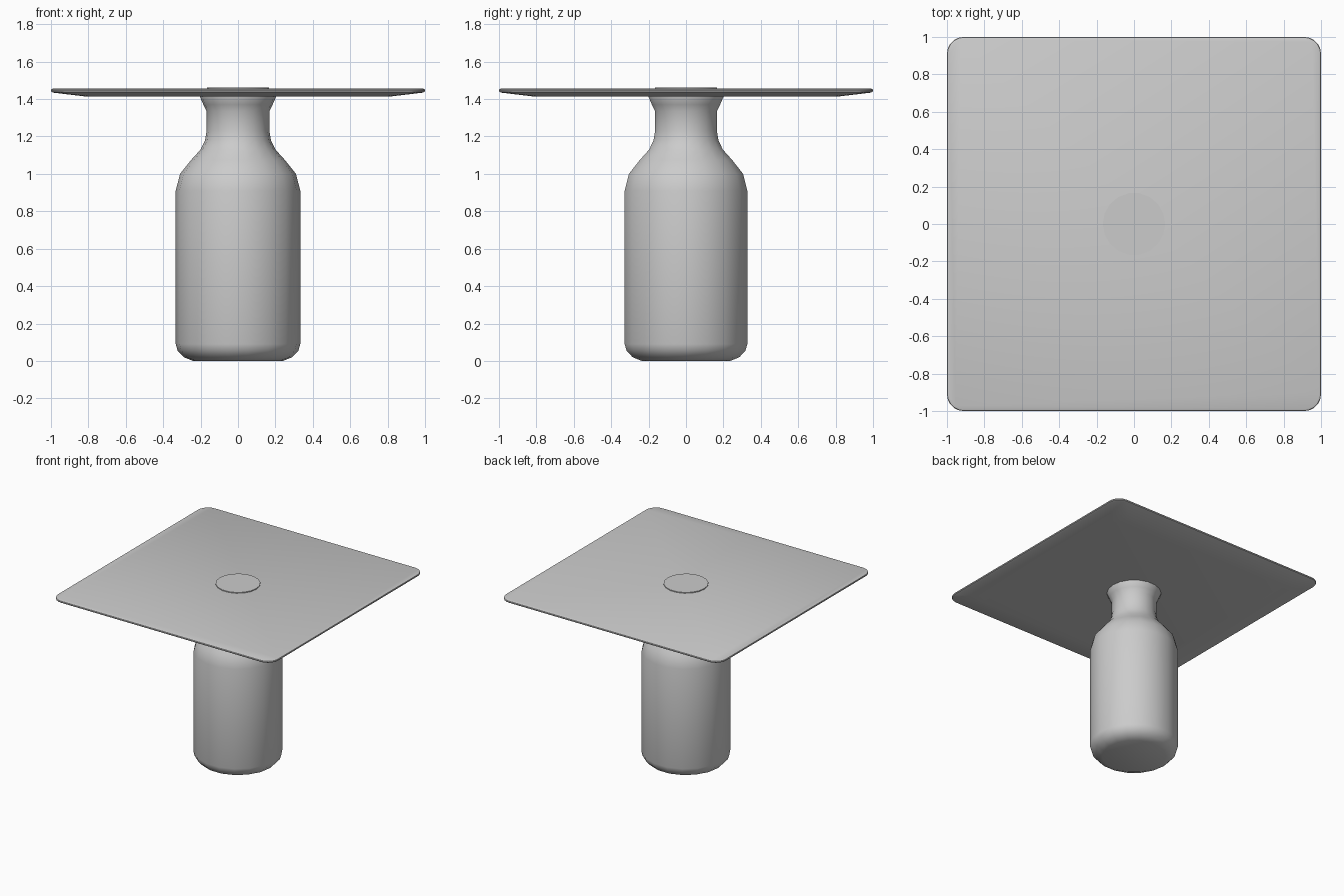
import bpy, bmesh, math

cube = bpy.data.objects.get("Cube")
if cube:
    bpy.data.objects.remove(cube, do_unlink=True)

grey = bpy.data.materials.new("plain grey")
grey.use_nodes = True
colour = (0.6, 0.6, 0.6, 1)
grey.diffuse_color = colour
grey.node_tree.nodes["Principled BSDF"].inputs["Base Color"].default_value = colour

SIDES = 18


def circle(radius, z):
    steps = [2 * math.pi * i / SIDES for i in range(SIDES)]
    return [(radius * math.cos(a), radius * math.sin(a), z) for a in steps]


def rounded_square(half, z, radius=0.09, steps=5):
    points = []
    for corner in range(4):
        mid = math.pi / 4 + corner * math.pi / 2
        cx = math.copysign(half - radius, math.cos(mid))
        cy = math.copysign(half - radius, math.sin(mid))
        for i in range(steps + 1):
            a = mid - math.pi / 4 + i * math.pi / 2 / steps
            points.append((cx + radius * math.cos(a), cy + radius * math.sin(a), z))
    return points


def loft(name, rings, smooth_angle):
    """Bridge a stack of rings from bottom to top and cap both ends."""
    bm = bmesh.new()
    loops = [[bm.verts.new(p) for p in ring] for ring in rings]
    for low, high in zip(loops, loops[1:]):
        for i in range(len(low)):
            j = (i + 1) % len(low)
            bm.faces.new((low[i], low[j], high[j], high[i]))
    bm.faces.new(loops[0][::-1])
    bm.faces.new(loops[-1])
    mesh = bpy.data.meshes.new(name)
    bm.to_mesh(mesh)
    bm.free()
    mesh.materials.append(grey)
    obj = bpy.data.objects.new(name, mesh)
    bpy.context.collection.objects.link(obj)
    bpy.ops.object.select_all(action="DESELECT")
    obj.select_set(True)
    bpy.context.view_layer.objects.active = obj
    bpy.ops.object.shade_smooth_by_angle(angle=math.radians(smooth_angle))
    return obj


# Bottle-shaped pedestal with a flared lip
profile = [(0.24, 0), (0.29, 0.02), (0.323, 0.055), (0.333, 0.09),
           (0.333, 0.91), (0.31, 1.0), (0.25, 1.075), (0.2, 1.13),
           (0.176, 1.18), (0.168, 1.23), (0.168, 1.335), (0.185, 1.37),
           (0.205, 1.415), (0.205, 1.42)]
loft("pedestal", [circle(r, z) for r, z in profile], 50)

# Thin square top, chamfered on the underside
plate = [(0.826, 1.415), (0.985, 1.434), (0.998, 1.439),
         (1.0, 1.445), (0.998, 1.452), (0.99, 1.456)]
loft("square_top", [rounded_square(h, z) for h, z in plate], 30)

# Slightly raised round cap in the middle of the top
loft("centre_cap", [circle(0.167, z) for z in (1.45, 1.463)], 30)
